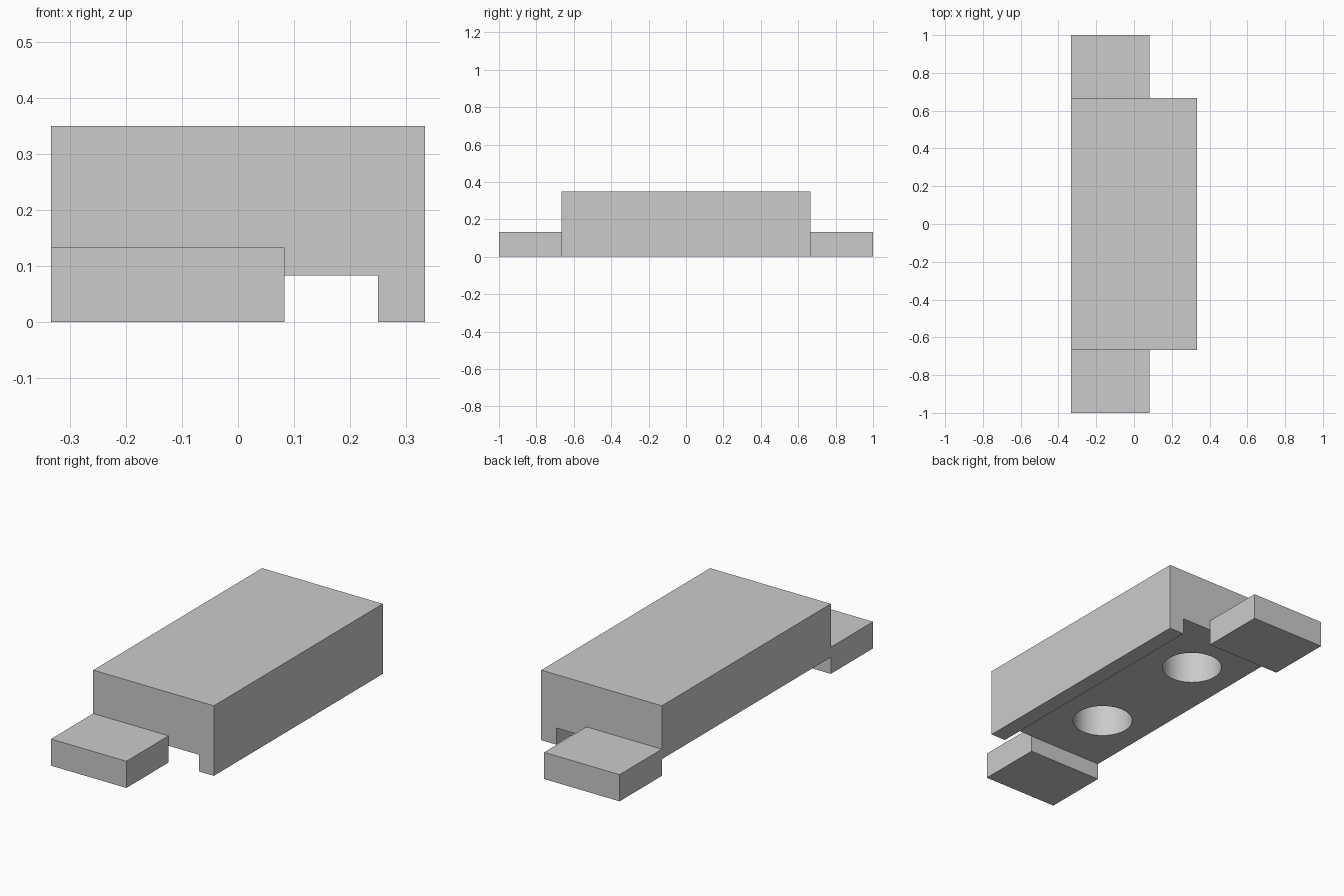
import bpy
import bmesh

cube = bpy.data.objects.get("Cube")
if cube:
    bpy.data.objects.remove(cube, do_unlink=True)

HALF_W, HALF_L, HEIGHT = 0.3333, 0.6667, 0.35
LIP_X, UNDERSIDE = 0.25, 0.0833
TAB_X, TAB_Z = 0.0833, 0.1333
HOLE_X, HOLE_Y, HOLE_R, HOLE_DEPTH = -0.0833, 0.3333, 0.1417, 0.185

grey = bpy.data.materials.new("light grey")
grey.use_nodes = True
grey.diffuse_color = (0.6, 0.6, 0.6, 1)
grey.node_tree.nodes["Principled BSDF"].inputs["Base Color"].default_value = (0.6, 0.6, 0.6, 1)


def extrude_profile(name, profile, y0, y1):
    """Extrude an (x, z) outline along y."""
    bm = bmesh.new()
    face = bm.faces.new([bm.verts.new((x, y0, z)) for x, z in profile])
    result = bmesh.ops.extrude_face_region(bm, geom=[face])
    verts = [v for v in result["geom"] if isinstance(v, bmesh.types.BMVert)]
    bmesh.ops.translate(bm, verts=verts, vec=(0, y1 - y0, 0))
    bmesh.ops.recalc_face_normals(bm, faces=bm.faces)
    mesh = bpy.data.meshes.new(name)
    bm.to_mesh(mesh)
    bm.free()
    mesh.materials.append(grey)
    obj = bpy.data.objects.new(name, mesh)
    bpy.context.collection.objects.link(obj)
    return obj


# Main block with a lip hanging down along its left edge
body = extrude_profile("body", [
    (-HALF_W, UNDERSIDE), (LIP_X, UNDERSIDE), (LIP_X, 0),
    (HALF_W, 0), (HALF_W, HEIGHT), (-HALF_W, HEIGHT)], -HALF_L, HALF_L)

# Two blind round pockets in the underside
for side in (-1, 1):
    bpy.ops.mesh.primitive_cylinder_add(
        vertices=64, radius=HOLE_R, depth=2 * HOLE_DEPTH,
        location=(HOLE_X, side * HOLE_Y, UNDERSIDE))
    cutter = bpy.context.object
    cutter.name = "pocket_cutter"
    cutter.hide_render = True
    cutter.data.materials.append(grey)
    cut = body.modifiers.new("pocket", "BOOLEAN")
    cut.operation = "DIFFERENCE"
    cut.solver = "EXACT"
    cut.object = cutter
    bpy.ops.object.select_all(action="DESELECT")
    body.select_set(True)
    bpy.context.view_layer.objects.active = body
    bpy.ops.object.modifier_apply(modifier=cut.name)
    bpy.data.objects.remove(cutter, do_unlink=True)

bpy.ops.object.shade_smooth_by_angle()

# End tabs, flush with the right side
tab_outline = [(-HALF_W, 0), (TAB_X, 0), (TAB_X, TAB_Z), (-HALF_W, TAB_Z)]
extrude_profile("front_tab", tab_outline, -1, -HALF_L)
extrude_profile("back_tab", tab_outline, HALF_L, 1)
